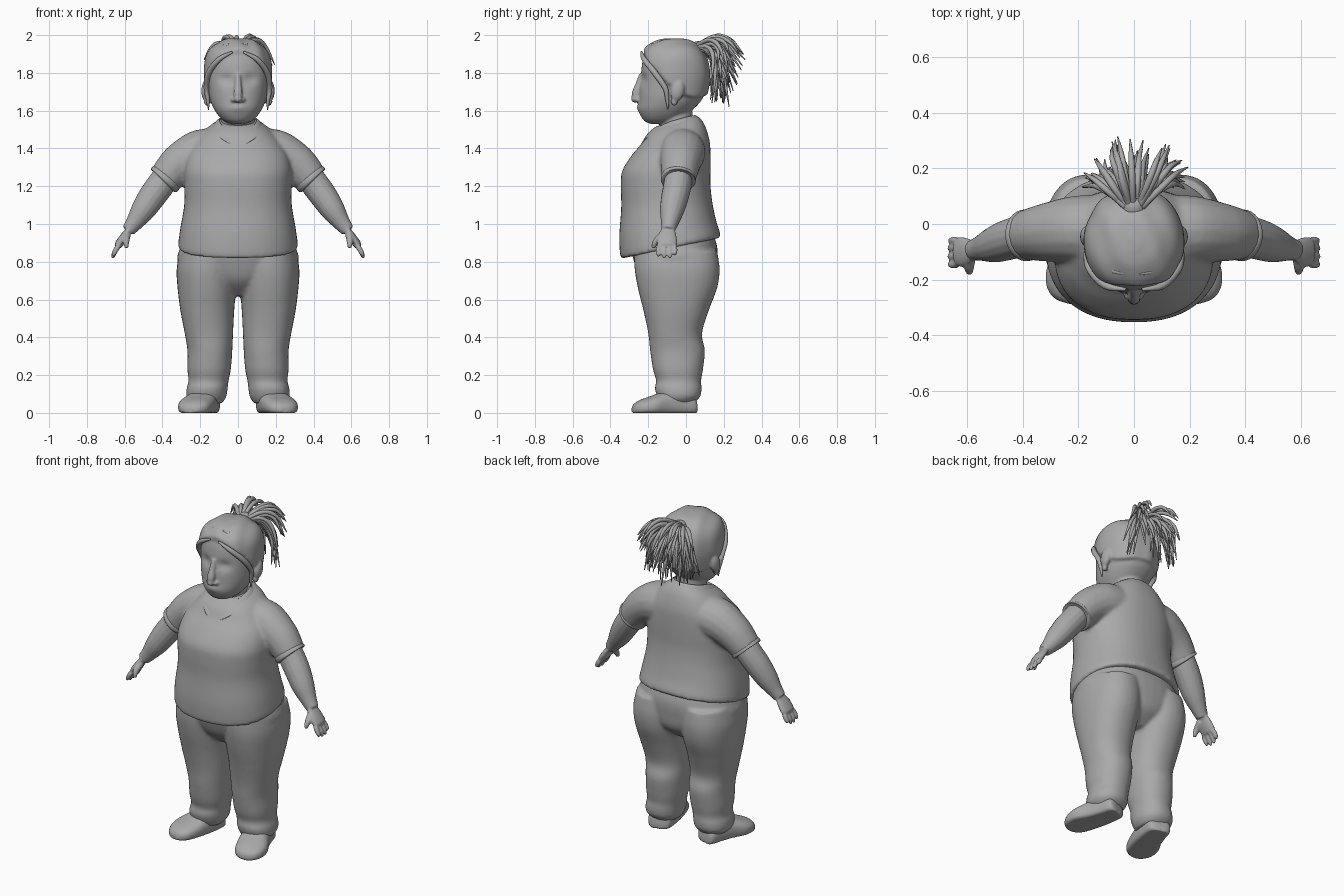
import bpy, bmesh, math, random
from mathutils import Vector, Matrix

random.seed(4)
if "Cube" in bpy.data.objects:
    bpy.data.objects.remove(bpy.data.objects["Cube"])

grey = bpy.data.materials.new("clay_grey")
grey.use_nodes = True
GREY = (0.4, 0.4, 0.4, 1)
grey.diffuse_color = GREY
grey.node_tree.nodes["Principled BSDF"].inputs["Base Color"].default_value = GREY
X, Y = Vector((1, 0, 0)), Vector((0, 1, 0))


def spline(a, b, c, d, t):
    return b + ((c - a) * t + (a * 2 - b * 5 + c * 4 - d) * t**2 + (b * 3 - a - c * 3 + d) * t**3) / 2


def loft(bm, rings, power=2.0, sides=32, steps=5):
    """Skin smooth rings, each (centre, half-axis, half-axis); returns the vertices."""
    def at(i, k):
        return rings[min(max(i, 0), len(rings) - 1)][k]
    dense = [[spline(at(i - 1, k), at(i, k), at(i + 1, k), at(i + 2, k), s / steps) for k in range(3)]
             for i in range(len(rings) - 1) for s in range(steps)]
    dense.append(list(rings[-1]))
    loops = []
    for c, u, v in dense:
        loop = []
        for j in range(sides):
            ang = math.tau * j / sides
            co, si = math.cos(ang), math.sin(ang)
            loop.append(bm.verts.new(c + u * math.copysign(abs(co)**(2 / power), co)
                                     + v * math.copysign(abs(si)**(2 / power), si)))
        loops.append(loop)
    for a, b in zip(loops, loops[1:]):
        for j in range(sides):
            k = (j + 1) % sides
            bm.faces.new((a[j], a[k], b[k], b[j]))
    bm.faces.new(loops[0][::-1])
    bm.faces.new(loops[-1])
    return [v for loop in loops for v in loop]


def level(z, front, back, x0, x1, tilt=0):
    """Horizontal ring spanning front..back and x0..x1, tilted up to the rear."""
    ry = (back - front) / 2
    return (Vector(((x0 + x1) / 2, (front + back) / 2, z)), X * ((x1 - x0) / 2), Vector((0, ry, ry * tilt)))


def tube(bm, path, radii, ref=Y, flat=1.0, sides=16, steps=4):
    pts = [Vector(p) for p in path]
    rings = []
    for i, p in enumerate(pts):
        d = (pts[min(i + 1, len(pts) - 1)] - pts[max(i - 1, 0)]).normalized()
        u = (ref - d * ref.dot(d)).normalized()
        rings.append((p, u * radii[i], d.cross(u) * radii[i] * flat))
    return loft(bm, rings, sides=sides, steps=steps)


def ball(bm, centre, size, turn=0):
    mat = Matrix.Translation(centre) @ Matrix.Rotation(turn, 4, 'X') @ Matrix.Diagonal((*size, 1))
    bmesh.ops.create_icosphere(bm, subdivisions=3, radius=1, matrix=mat)


def finish(name, bm, voxel=0, smooth=4, mirror=False):
    bmesh.ops.recalc_face_normals(bm, faces=bm.faces)
    for f in bm.faces:
        f.smooth = True
    me = bpy.data.meshes.new(name)
    bm.to_mesh(me)
    bm.free()
    me.materials.append(grey)
    ob = bpy.data.objects.new(name, me)
    bpy.context.collection.objects.link(ob)
    if mirror:
        ob.modifiers.new("mirror", 'MIRROR').use_clip = True
    if voxel:
        mod = ob.modifiers.new("blend", 'REMESH')
        mod.mode, mod.voxel_size, mod.use_smooth_shade = 'VOXEL', voxel, True
        mod = ob.modifiers.new("soften", 'SMOOTH')
        mod.factor, mod.iterations = 0.5, smooth
    return ob


# Shirt: torso with short sleeves blended in
bm = bmesh.new()
torso = [(.872, -.343, .182, .315, .21), (.90, -.35, .18, .316, .2), (.98, -.353, .16, .305, .14),
         (1.1, -.343, .14, .285, .05), (1.2, -.345, .13, .284, 0), (1.28, -.338, .13, .285, 0),
         (1.36, -.29, .13, .27, 0), (1.43, -.24, .125, .23, .05), (1.5, -.205, .1, .17, .15),
         (1.545, -.16, .065, .105, .25)]
loft(bm, [level(z, f, b, -w, w, t) for z, f, b, w, t in torso], power=2.3, sides=48)
for s in (1, -1):
    tube(bm, [(s * .08, -.02, 1.385), (s * .21, -.02, 1.375), (s * .315, -.03, 1.315), (s * .39, -.04, 1.235)],
         (.125, .122, .106, .09))
finish("polo_shirt", bm, .011, 5)

# Sleeve hems: slight rolled cuff
bm = bmesh.new()
for s in (1, -1):
    tube(bm, [(s * .375, -.039, 1.253), (s * .382, -.04, 1.244), (s * .393, -.041, 1.231), (s * .396, -.041, 1.228)],
         (.085, .092, .092, .084), sides=32)
finish("sleeve_cuffs", bm)

# Collar: folded strip open in a V at the front
bm = bmesh.new()
inner = [(0, .05, 1.58), (.07, .03, 1.575), (.1, -.03, 1.56), (.095, -.1, 1.54), (.065, -.165, 1.505), (.006, -.232, 1.415)]
outer = [(0, .09, 1.54), (.085, .07, 1.535), (.14, -.02, 1.52), (.14, -.11, 1.495), (.105, -.222, 1.455), (.012, -.245, 1.405)]
for s in (1, -1):
    rows = [[bm.verts.new((s * x, y, z)) for x, y, z in edge] for edge in (inner, outer)]
    for i in range(len(inner) - 1):
        bm.faces.new((rows[0][i], rows[0][i + 1], rows[1][i + 1], rows[1][i]))
bmesh.ops.remove_doubles(bm, verts=bm.verts, dist=.001)
collar = finish("shirt_collar", bm)
mod = collar.modifiers.new("thickness", 'SOLIDIFY')
mod.thickness, mod.offset = .014, 0
mod = collar.modifiers.new("round", 'SUBSURF')
mod.levels = mod.render_levels = 2

# Trousers: hips and two legs blended together
bm = bmesh.new()
hips = [(.62, -.15, .06, .07), (.7, -.235, .145, .2), (.8, -.275, .165, .315), (.88, -.29, .165, .305), (.96, -.28, .14, .28)]
loft(bm, [level(z, f, b, -w, w) for z, f, b, w in hips], power=2.3, sides=40)
leg = [(.05, -.13, .04, .085, .245), (.085, -.152, .075, .062, .272), (.13, -.165, .083, .055, .272),
       (.17, -.158, .08, .05, .262), (.23, -.175, .09, .038, .268), (.33, -.19, .1, .03, .268),
       (.42, -.2, .085, .026, .282), (.54, -.225, .12, .02, .305), (.66, -.255, .165, .01, .32),
       (.76, -.272, .178, .005, .325), (.86, -.275, .165, .01, .308)]
for s in (1, -1):
    loft(bm, [level(z, f, b, *sorted((s * i, s * o))) for z, f, b, i, o in leg], power=2.2)
finish("trousers", bm, .011, 4)

# Shoes: rounded, toes turned outward
bm = bmesh.new()
shoe = [(.155, .052, .03, .03), (.16, .035, .066, .09), (.175, -.04, .078, .12), (.195, -.11, .085, .115),
        (.223, -.18, .093, .09), (.238, -.235, .082, .07), (.248, -.268, .055, .05), (.25, -.282, .025, .03)]
for s in (1, -1):
    across = Vector((1, s * .3, 0)).normalized()
    verts = loft(bm, [(Vector((s * x, y, h * .4)), across * w, Vector((0, 0, h * .6))) for x, y, w, h in shoe], power=2.5)
    for v in verts:
        v.co.z = max(v.co.z, 0)
finish("shoes", bm, .008, 2)

# Arms and hands
bm = bmesh.new()
for s in (1, -1):
    def side(*pts):
        return [(s * x, y, z) for x, y, z in pts]
    tube(bm, side((.35, -.04, 1.29), (.4, -.043, 1.22), (.455, -.058, 1.145), (.505, -.075, 1.07),
                  (.55, -.087, 1.005), (.582, -.095, .965)), (.074, .075, .073, .064, .046, .036))
    tube(bm, side((.57, -.093, .98), (.592, -.097, .95), (.612, -.1, .92), (.632, -.1, .89), (.638, -.1, .878)),
         (.033, .045, .053, .052, .035), flat=.42)
    for k, (y, tip) in enumerate([(-.145, .83), (-.116, .818), (-.086, .82), (-.06, .84)]):
        tube(bm, side((.622, y * .6 - .04, .9), (.641, y, .872), (.656, y, .845), (.664, y, tip)),
             (.014, .0145, .0135, .008), sides=10)
    tube(bm, side((.588, -.115, .945), (.592, -.15, .918), (.592, -.168, .893), (.59, -.173, .872)),
         (.022, .019, .015, .009), ref=X, sides=10)
finish("arms", bm, .006, 3)

# Head: skull with raised hair, brow, nose, ears and neck
bm = bmesh.new()
skull = [(1.53, -.19, -.07, .035), (1.55, -.225, -.03, .08), (1.6, -.25, .03, .122), (1.66, -.25, .085, .148),
         (1.73, -.246, .105, .158), (1.8, -.238, .11, .163), (1.87, -.228, .098, .157), (1.92, -.205, .07, .132),
         (1.955, -.15, .02, .085), (1.966, -.1, -.03, .03)]
verts = loft(bm, [level(z, f, b, -w, w) for z, f, b, w in skull], power=2.2, sides=64, steps=8)
mid = Vector((0, -.07, 1.76))
for v in verts:
    x, y, z = v.co
    out = (v.co - mid).normalized()
    hairline = 1.895 - 4.5 * x * x - .9 * max(0, y + .15)
    cover = min(max((z - hairline) / .02, 0), 1)
    v.co += out * cover * (.016 + .003 * math.sin(60 * x + 25 * y))
    if y < -.1 and not cover:
        v.co.y += .016 * math.exp(-((abs(x) - .062) / .04)**2 - ((z - 1.765) / .03)**2)
        v.co.y -= .008 * math.exp(-(x / .04)**2 - ((z - 1.615) / .02)**2)
tube(bm, [(0, -.235, 1.79), (0, -.25, 1.74), (0, -.264, 1.69), (0, -.264, 1.655)], (.014, .018, .024, .02), ref=X, sides=14)
ball(bm, (0, -.268, 1.662), (.023, .024, .02))
for s in (1, -1):
    ball(bm, (s * .024, -.252, 1.657), (.015, .018, .013))
    ball(bm, (s * .17, -.045, 1.705), (.024, .036, .058), -.25)
    ball(bm, (s * .165, -.062, 1.65), (.016, .018, .025))
tube(bm, [(0, -.045, 1.45), (0, -.05, 1.54), (0, -.06, 1.64)], (.1, .088, .09), ref=X, sides=32)
finish("head", bm, .0065, 3)

# Loose side locks and swept fringe strands
bm = bmesh.new()
for s in (1, -1):
    tube(bm, [(s * .03, -.235, 1.91), (s * .1, -.222, 1.872), (s * .155, -.165, 1.8), (s * .168, -.11, 1.72),
              (s * .16, -.1, 1.66), (s * .156, -.095, 1.605)], (.006, .014, .016, .014, .01, .003), sides=10)
    tube(bm, [(s * .02, -.18, 1.955), (s * .09, -.16, 1.93), (s * .15, -.08, 1.86), (s * .165, .0, 1.79)],
         (.004, .012, .013, .004), sides=10)
finish("side_locks", bm)

# Ponytail: hair tie and a fan of tapering strands
bm = bmesh.new()
ball(bm, (0, .055, 1.925), (.045, .05, .04), .6)
for i in range(68):
    fan = random.uniform(-1, 1)
    z = random.uniform(1.63, 1.93)
    tip = Vector((.185 * fan, .34 - .11 * fan**2 - (1.93 - z) * .38 + random.uniform(-.04, .01), z))
    root = Vector((fan * .025, .055, 1.93 + random.uniform(-.02, .015)))
    bend = Vector((tip.x * .75, .19 + random.uniform(-.04, .03), z * .4 + 1.29 + random.uniform(-.03, .02)))
    path = [root * (1 - t)**2 + bend * 2 * t * (1 - t) + tip * t * t for t in (0, .25, .5, .75, 1)]
    path[-1] += Vector((random.uniform(-.015, .015), 0, random.uniform(-.01, .01)))
    tube(bm, path, (.011, .012, .012, .009, .002), ref=X, sides=8, steps=3)
finish("ponytail", bm)
